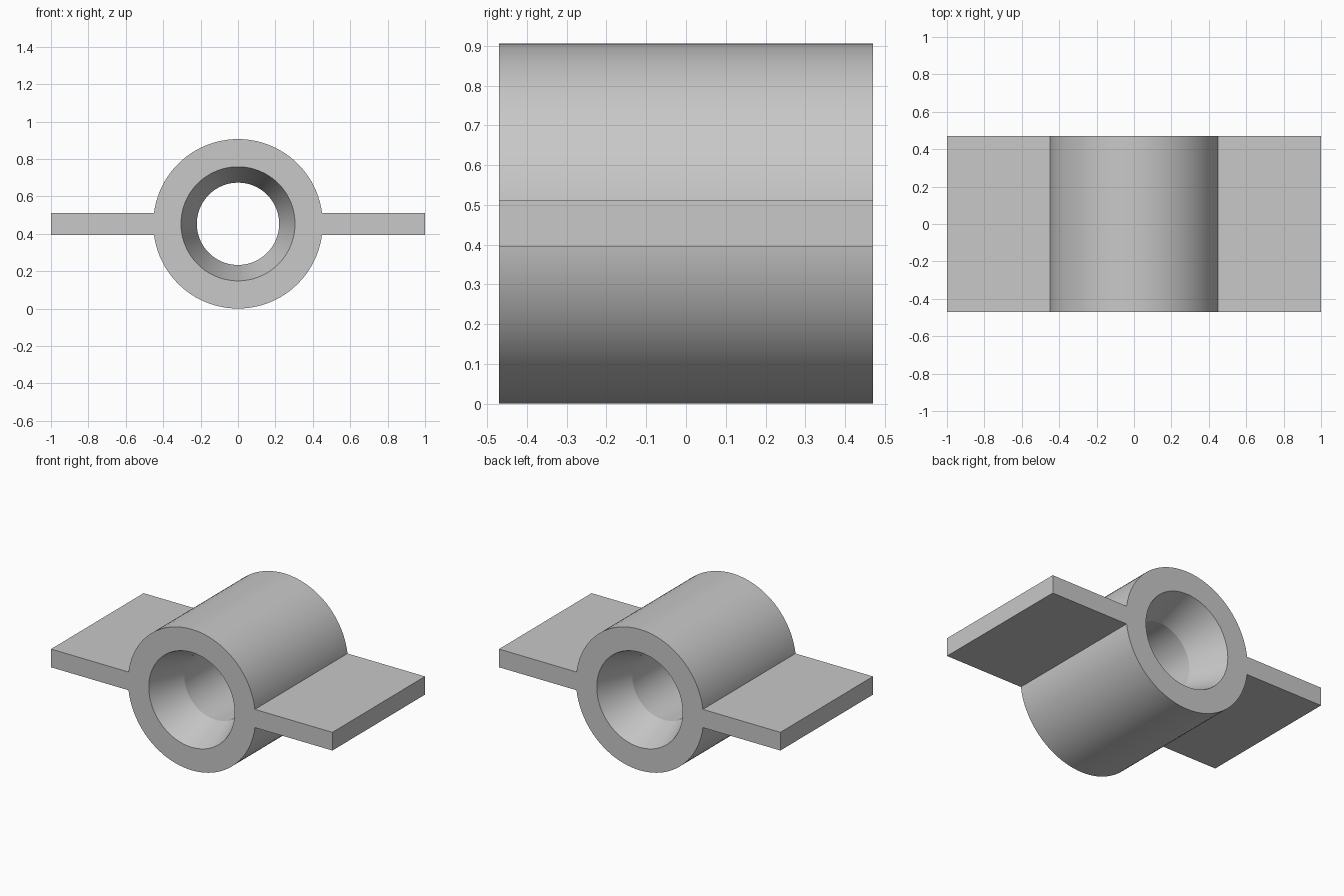
import bpy
import bmesh
import math

if "Cube" in bpy.data.objects:
    bpy.data.objects.remove(bpy.data.objects["Cube"])

R, CZ, HALF = 0.453, 0.453, 0.47     # sleeve radius, axis height, half length
MOUTH, BORE, TAPER = 0.305, 0.22, 0.24
FIN_H = 0.0585                       # half thickness of the side plates
SEG = 96

grey = bpy.data.materials.new("light grey")
grey.diffuse_color = (0.58, 0.58, 0.58, 1)
grey.use_nodes = True
grey.node_tree.nodes["Principled BSDF"].inputs["Base Color"].default_value = grey.diffuse_color


def finish(name, bm):
    bmesh.ops.recalc_face_normals(bm, faces=bm.faces)
    mesh = bpy.data.meshes.new(name)
    bm.to_mesh(mesh)
    bm.free()
    mesh.materials.append(grey)
    obj = bpy.data.objects.new(name, mesh)
    bpy.context.collection.objects.link(obj)
    return obj


# Sleeve: closed wall profile (radius, y) turned around the y axis
profile = [(R, -HALF), (R, HALF), (MOUTH, HALF), (BORE, HALF - TAPER),
           (BORE, -HALF + TAPER), (MOUTH, -HALF)]
bm = bmesh.new()
rings = []
for i in range(SEG):
    a = 2 * math.pi * i / SEG
    rings.append([bm.verts.new((r * math.cos(a), y, CZ + r * math.sin(a)))
                  for r, y in profile])
n = len(profile)
for i in range(SEG):
    p, q = rings[i], rings[(i + 1) % SEG]
    for k in range(n):
        bm.faces.new((p[k], p[(k + 1) % n], q[(k + 1) % n], q[k]))
sleeve = finish("sleeve", bm)
bpy.context.view_layer.objects.active = sleeve
sleeve.select_set(True)
bpy.ops.object.shade_smooth_by_angle(angle=math.radians(15))

# Side plates: start at the sleeve surface and reach out to x = 1
inner = math.sqrt(R * R - FIN_H * FIN_H) - 0.001
for side, name in ((-1, "left_plate"), (1, "right_plate")):
    bm = bmesh.new()
    bmesh.ops.create_cube(bm, size=1)
    for v in bm.verts:
        v.co = (side * (inner + (v.co.x + 0.5) * (1 - inner)),
                v.co.y * 2 * HALF, CZ + v.co.z * 2 * FIN_H)
    finish(name, bm)
